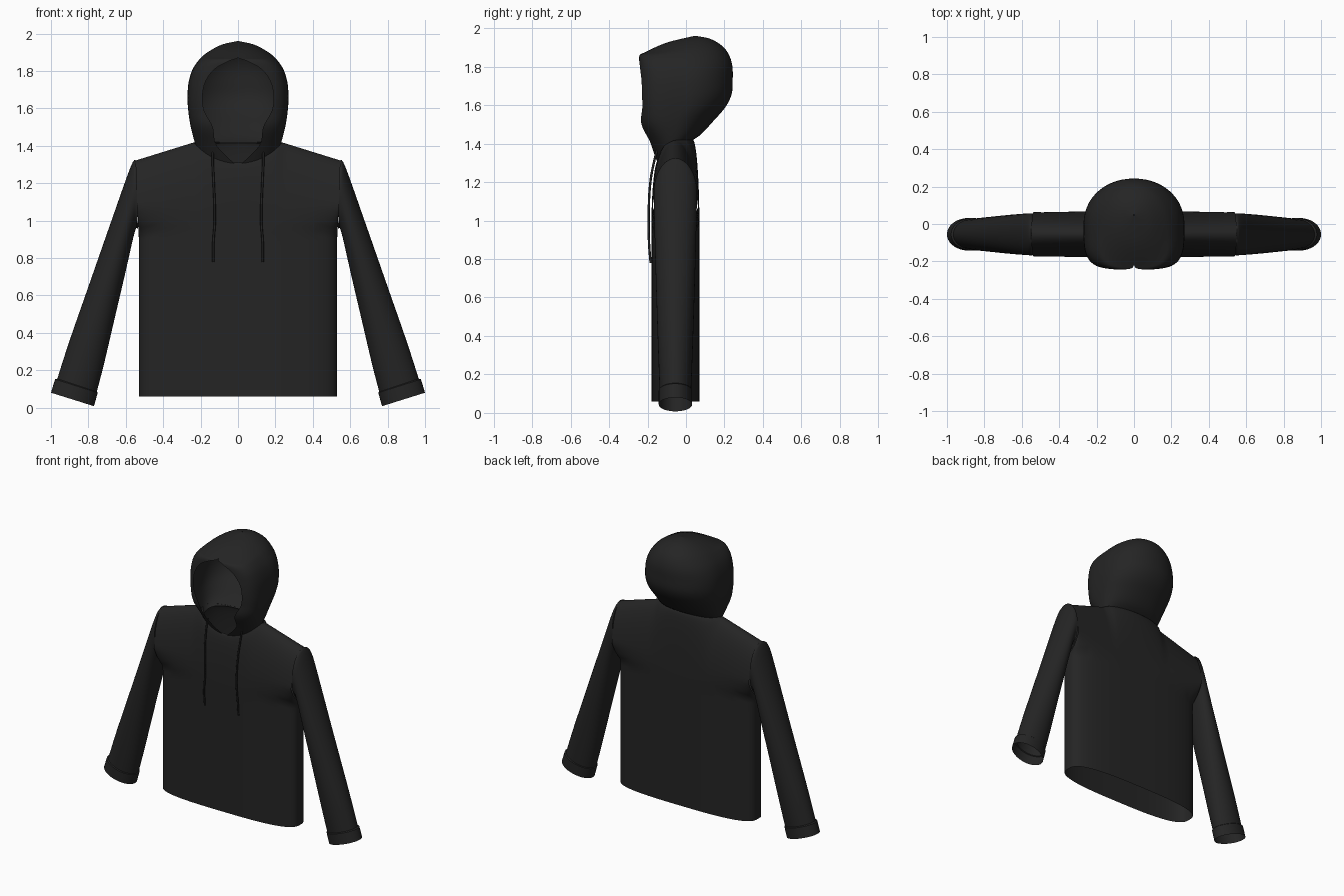
import bpy, bmesh, math

if "Cube" in bpy.data.objects:
    bpy.data.objects.remove(bpy.data.objects["Cube"])

cloth = bpy.data.materials.new("black_cloth")
cloth.diffuse_color = (0.018, 0.018, 0.018, 1)
cloth.use_nodes = True
cloth.node_tree.nodes["Principled BSDF"].inputs["Base Color"].default_value = cloth.diffuse_color
YC = -0.055  # middle of the garment's thickness


def clamp(v):
    return max(0.0, min(1.0, v))


def sample(table, t):
    """Smooth (Catmull-Rom) lookup in a table of rows, t in 0..1."""
    f = t * (len(table) - 1)
    i = min(int(f), len(table) - 2)
    f -= i
    r = [table[max(0, min(len(table) - 1, i + k))] for k in (-1, 0, 1, 2)]
    return [b + 0.5 * f * (c - a + f * (2*a - 5*b + 4*c - d + f * (3*(b - c) + d - a)))
            for a, b, c, d in zip(*r)]


def skin(name, grids):
    """Join grids of points into one welded, smooth sheet."""
    bm = bmesh.new()
    for rows in grids:
        vs = [[bm.verts.new(p) for p in row] for row in rows]
        for a, b in zip(vs, vs[1:]):
            for i in range(len(a) - 1):
                bm.faces.new((a[i], a[i + 1], b[i + 1], b[i]))
    bmesh.ops.remove_doubles(bm, verts=bm.verts, dist=0.0006)
    bmesh.ops.recalc_face_normals(bm, faces=bm.faces)
    me = bpy.data.meshes.new(name)
    bm.to_mesh(me)
    bm.free()
    ob = bpy.data.objects.new(name, me)
    bpy.context.collection.objects.link(ob)
    me.materials.append(cloth)
    bpy.ops.object.select_all(action='DESELECT')
    ob.select_set(True)
    bpy.context.view_layer.objects.active = ob
    bpy.ops.object.shade_smooth_by_angle(angle=math.radians(45))
    return ob


# Body: front and back panels meeting at the sides and along the shoulders
NECK = 0.23


def body_panel(side, cols=56, rows=44):
    grid = []
    for j in range(rows + 1):
        v = math.sin(j / rows * math.pi / 2) ** 0.8 if j else 0.0
        row = []
        for i in range(cols + 1):
            u = math.sin((i / cols - 0.5) * math.pi)
            ax = abs(u) * 0.55
            shoulder = 1.42 - max(0, ax - NECK) * 0.31
            n = clamp(1 - (ax / NECK) ** 2)
            top = shoulder - (0.11 * n if side < 0 else 0.0)
            z = 0.06 + (top - 0.06) * v
            width = 0.53 + 0.02 * clamp((z - 0.9) / 0.4)
            p = clamp(1 - abs(u) ** 3) ** (1 / 3)
            p += (1 - p) * math.sqrt(clamp((z - 0.95) / 0.12))
            s = clamp((z - 0.95) / (top - 0.95))
            neck = 0.09 * math.sqrt(n)
            thick = (0.125 * p - neck * (s > 0)) * math.sqrt(1 - s * s) + neck * (s > 0)
            row.append((u * width, YC + side * thick, z))
        grid.append(row)
    return grid


skin("body", [body_panel(-1), body_panel(1)])

# Sleeves: oval tubes; columns are t, outer x, outer z, inner x, inner z, half depth
SLEEVE = [(0.545, 1.322, 0.535, 0.955, 0.112), (0.573, 1.29, 0.552, 0.94, 0.112),
          (0.68, 0.99, 0.605, 0.71, 0.106), (0.79, 0.675, 0.66, 0.475, 0.098),
          (0.90, 0.36, 0.715, 0.24, 0.089), (0.966, 0.155, 0.755, 0.085, 0.082)]
CUFF = [(0.966, 0.155, 0.755, 0.085, 0.082), (0.978, 0.152, 0.75, 0.08, 0.087),
        (1.0, 0.08, 0.77, 0.008, 0.087)]


def oval(sx, ox, oz, ix, iz, h, n=36):
    ring = []
    for k in range(n + 1):
        a = 2 * math.pi * k / n
        c = (1 + math.cos(a)) / 2
        ring.append((sx * (ix + (ox - ix) * c), YC + h * math.sin(a), iz + (oz - iz) * c))
    return ring


for sx, label in ((-1, "left"), (1, "right")):
    skin(label + "_sleeve", [[oval(sx, *sample(SLEEVE, j / 25)) for j in range(26)]])
    skin(label + "_cuff", [[oval(sx, *r) for r in CUFF]])

# Hood: slices from collar to crown, each a C-shape around the face opening
# columns: back z, front z, back y, front y, half width, opening half width, front squareness
HOOD = [(1.415, 1.305, 0.03, -0.15, 0.215, 0.02, 2.0),
        (1.45, 1.40, 0.08, -0.195, 0.235, 0.115, 2.4),
        (1.52, 1.50, 0.145, -0.24, 0.255, 0.135, 3.2),
        (1.59, 1.585, 0.205, -0.24, 0.266, 0.18, 4.0),
        (1.66, 1.66, 0.238, -0.245, 0.27, 0.19, 4.0),
        (1.74, 1.74, 0.243, -0.245, 0.264, 0.175, 4.0),
        (1.81, 1.81, 0.24, -0.245, 0.242, 0.125, 4.0),
        (1.868, 1.855, 0.22, -0.243, 0.205, 0.045, 3.6),
        (1.91, 1.872, 0.185, -0.22, 0.165, 0.0, 2.8),
        (1.945, 1.925, 0.125, -0.10, 0.09, 0.0, 2.2),
        (1.96, 1.96, 0.05, 0.045, 0.003, 0.0, 2.0)]


def hood_slice(zb, zf, yb, yf, rx, w, n, half=26):
    yc = (yb + yf) / 2
    end = math.pi - math.asin(clamp(max(w, 0) / rx) ** (n / 2))
    pts = []
    for k in range(half + 1):
        a = math.pi / 2 * k / (half / 2) if k <= half / 2 else \
            math.pi / 2 + (end - math.pi / 2) * (k - half / 2) / (half / 2)
        e = 2 / (2.1 if k <= half / 2 else n)
        x = rx * abs(math.sin(a)) ** e
        c = math.copysign(abs(math.cos(a)) ** e, math.cos(a))
        y = yc + (yb - yf) / 2 * c
        front = clamp((1 - c) / 2)
        pts.append((x, y, zb + (zf - zb) * front ** 1.5))
    return [(-x, y, z) for x, y, z in reversed(pts[1:])] + pts


skin("hood", [[hood_slice(*sample(HOOD, j / 50)) for j in range(51)]])

# Drawstrings: thin cords hanging from the hood
for sx, label in ((-1, "left"), (1, "right")):
    cu = bpy.data.curves.new(label + "_drawstring", 'CURVE')
    cu.dimensions = '3D'
    cu.bevel_depth = 0.006
    cu.bevel_resolution = 2
    cu.use_fill_caps = True
    path = [(0.135, -0.145, 1.385), (0.135, -0.165, 1.31), (0.13, -0.185, 1.2),
            (0.124, -0.194, 1.0), (0.132, -0.192, 0.88), (0.132, -0.184, 0.78)]
    sp = cu.splines.new('BEZIER')
    sp.bezier_points.add(len(path) - 1)
    for bp, (x, y, z) in zip(sp.bezier_points, path):
        bp.co = (sx * x, y, z)
        bp.handle_left_type = bp.handle_right_type = 'AUTO'
    ob = bpy.data.objects.new(label + "_drawstring", cu)
    cu.materials.append(cloth)
    bpy.context.collection.objects.link(ob)
